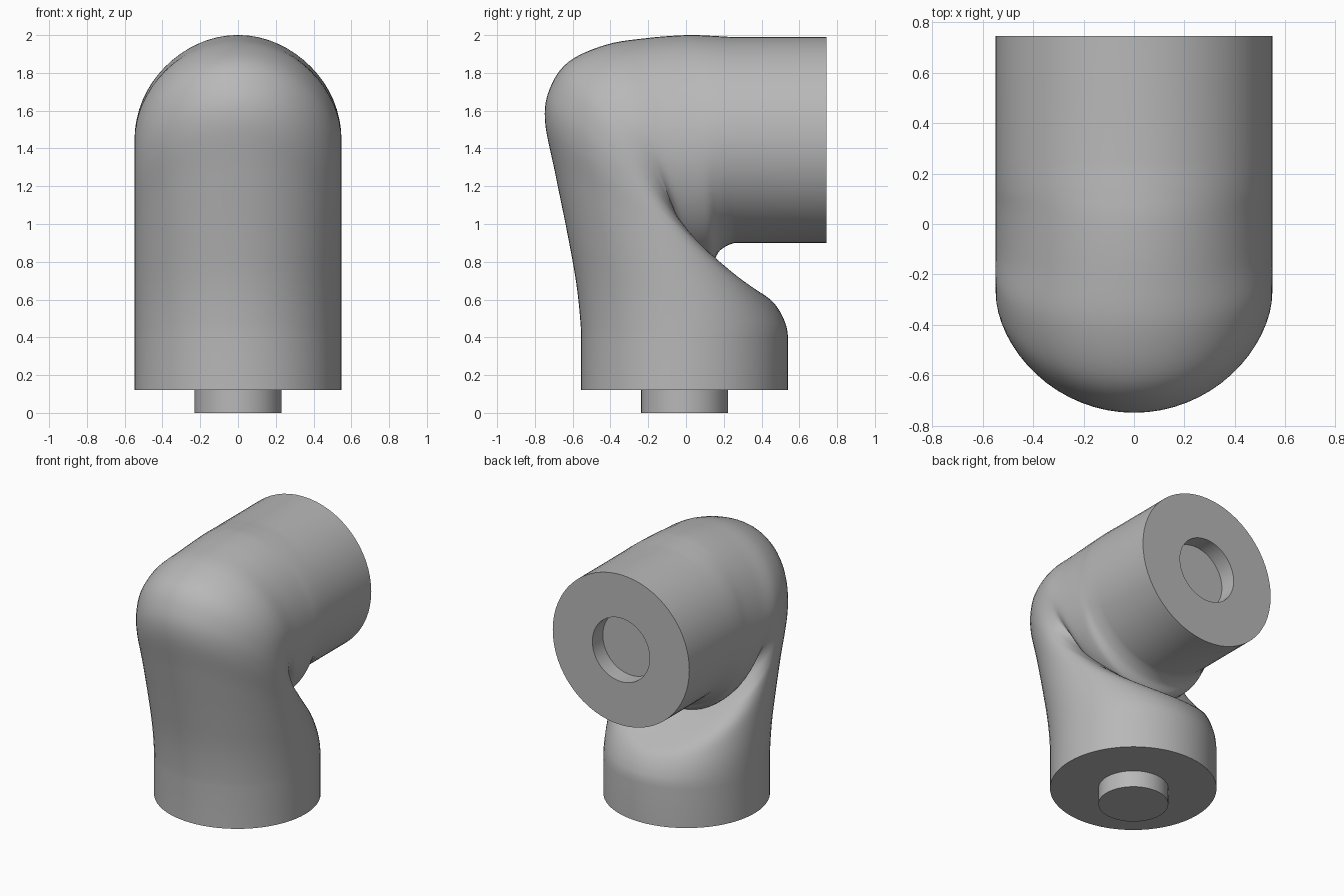
import bpy, bmesh, math
from mathutils import Vector

old = bpy.data.objects.get("Cube")
if old:
    bpy.data.objects.remove(old)

SIDES, STEPS = 64, 6
RADIUS, PEG_RADIUS, PEG_HEIGHT = 0.548, 0.23, 0.12
BASE_Y, END_Z, END_Y = -0.007, 1.445, 0.745

grey = bpy.data.materials.new("plain grey")
grey.use_nodes = True
colour = (0.48, 0.48, 0.48, 1)
grey.diffuse_color = colour
grey.node_tree.nodes["Principled BSDF"].inputs["Base Color"].default_value = colour

# Bend profile: outer (y, z) and inner (y, z) edge of each section
bend = [
    (-0.555, 0.42, 0.54, 0.40),
    (-0.58, 0.68, 0.52, 0.49),
    (-0.63, 0.96, 0.475, 0.57),
    (-0.695, 1.28, 0.42, 0.62),
    (-0.747, 1.55, 0.33, 0.675),
    (-0.72, 1.72, 0.20, 0.765),
    (-0.62, 1.86, 0.08, 0.86),
    (-0.42, 1.95, 0.0, 0.92),
    (-0.20, 1.985, 0.02, 0.80),
    (0.0, 2.0, 0.13, 0.79),
    (0.12, 1.997, 0.18, 0.86),
    (0.25, 1.99, 0.26, 0.90),
]
bottom = (-0.555, PEG_HEIGHT, 0.54, PEG_HEIGHT)
end = (END_Y, 1.99, END_Y, 0.90)


def spline(points):
    """Smooth curve through the sections, straight at both ends."""
    pts = [Vector(p) for p in points]
    first, last = Vector(bottom), Vector(end)
    pts = [pts[0] + (first - pts[0]) * 0.7] + pts + [pts[-1] + (last - pts[-1]) * 0.25]
    out = []
    for a, b, c, d in zip(pts, pts[1:], pts[2:], pts[3:]):
        for i in range(STEPS):
            t = i / STEPS
            out.append(b + (c - a) * (t / 2)
                       + (a * 2 - b * 5 + c * 4 - d) * (t * t / 2)
                       + (b * 3 - a - c * 3 + d) * (t ** 3 / 2))
    return out + [pts[-2]]


def finish(bm, name):
    bmesh.ops.recalc_face_normals(bm, faces=bm.faces)
    mesh = bpy.data.meshes.new(name)
    bm.to_mesh(mesh)
    bm.free()
    mesh.materials.append(grey)
    obj = bpy.data.objects.new(name, mesh)
    bpy.context.collection.objects.link(obj)
    bpy.ops.object.select_all(action="DESELECT")
    obj.select_set(True)
    bpy.context.view_layer.objects.active = obj
    bpy.ops.object.shade_smooth_by_angle(angle=math.radians(40))
    return obj


def loft(name, sections):
    """Skin elliptical sections given as (outer y, outer z, inner y, inner z, x radius)."""
    bm = bmesh.new()
    rings = []
    for oy, oz, iy, iz, rx in sections:
        ring = []
        for k in range(SIDES):
            a = math.tau * k / SIDES
            c = math.cos(a)
            ring.append(bm.verts.new((rx * math.sin(a),
                                      (oy + iy) / 2 + c * (oy - iy) / 2,
                                      (oz + iz) / 2 + c * (oz - iz) / 2)))
        rings.append(ring)
    for r, s in zip(rings, rings[1:]):
        for k in range(SIDES):
            n = (k + 1) % SIDES
            bm.faces.new((r[k], r[n], s[n], s[k]))
    bm.faces.new(rings[0])
    bm.faces.new(rings[-1])
    return finish(bm, name)


# Elbow body with a round socket sunk into its rear end
skin = [bottom] + [tuple(s) for s in spline(bend)] + [end]
sections = [(*s, RADIUS) for s in skin]
for y in (END_Y, END_Y - PEG_HEIGHT):
    sections.append((y, END_Z + PEG_RADIUS, y, END_Z - PEG_RADIUS, PEG_RADIUS))
loft("elbow_body", sections)

# Peg under the base
loft("base_peg", [(BASE_Y - PEG_RADIUS, z, BASE_Y + PEG_RADIUS, z, PEG_RADIUS)
                  for z in (0, PEG_HEIGHT)])
